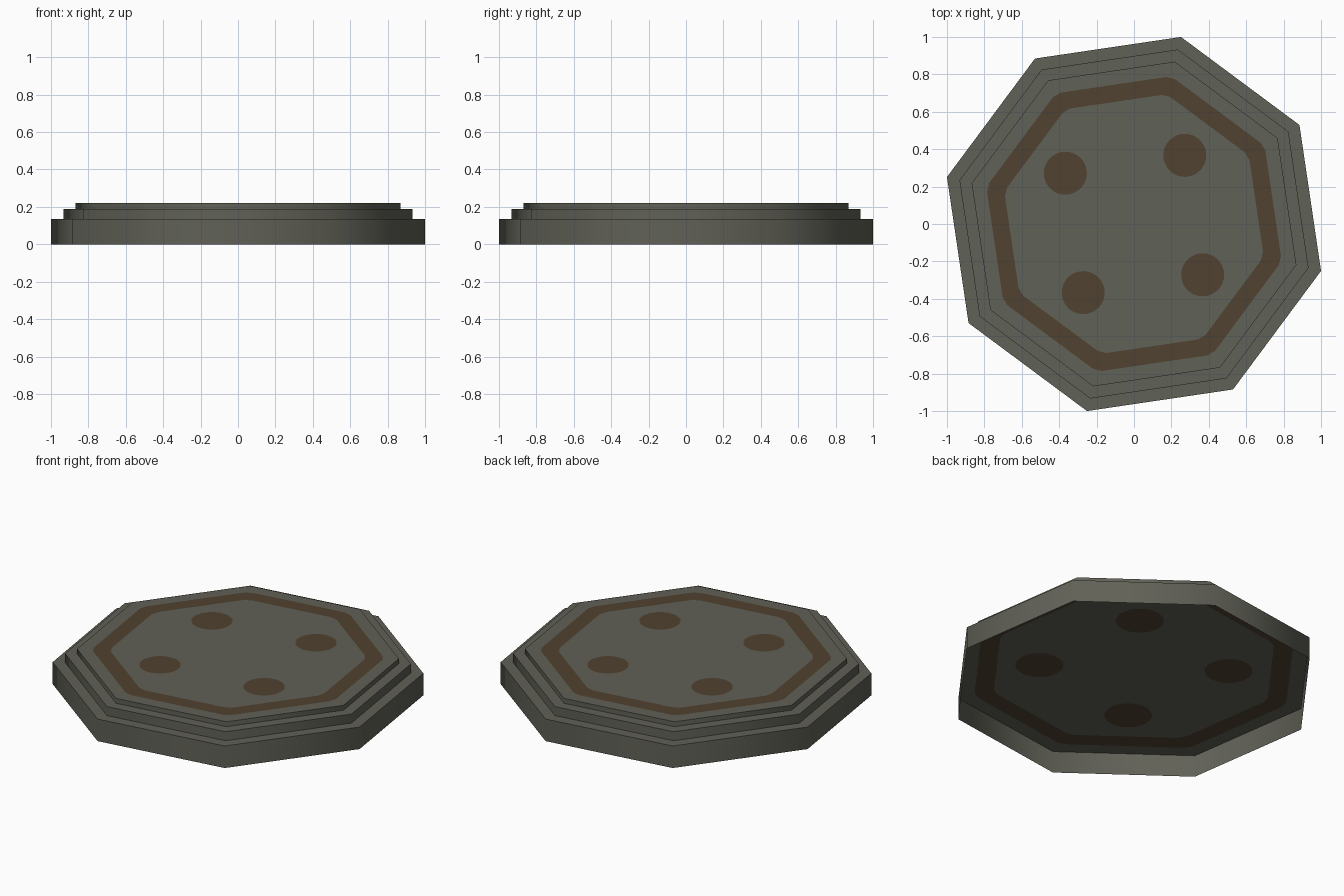
import bpy, bmesh, math

if "Cube" in bpy.data.objects:
    bpy.data.objects.remove(bpy.data.objects["Cube"])

TURN = math.radians(30.9)      # rotation of the octagon
R = 1.031                      # corner radius of the lowest tier
SHRINK = 0.868                 # top plate compared with the lower plate


def material(name, rgb):
    m = bpy.data.materials.new(name)
    m.diffuse_color = (*rgb, 1)
    m.use_nodes = True
    m.node_tree.nodes["Principled BSDF"].inputs["Base Color"].default_value = m.diffuse_color
    return m


stone = material("grey_stone", (0.118, 0.119, 0.095))
brown = material("brown_paint", (0.080, 0.054, 0.029))


def octagon(r, cut=0.0):
    """Octagon corners; with cut, each corner is trimmed to two points."""
    c = [(r * math.cos(TURN + i * math.pi / 4), r * math.sin(TURN + i * math.pi / 4))
         for i in range(8)]
    if not cut:
        return c
    pts = []
    t = cut / (2 * r * math.sin(math.pi / 8))
    for i in range(8):
        for o in (c[i - 1], c[(i + 1) % 8]):
            pts.append((c[i][0] + (o[0] - c[i][0]) * t, c[i][1] + (o[1] - c[i][1]) * t))
    return pts


def circle(r, cx, cy, n=32):
    return [(cx + r * math.cos(2 * math.pi * i / n), cy + r * math.sin(2 * math.pi * i / n))
            for i in range(n)]


def edge_loop(bm, pts, z):
    v = [bm.verts.new((x, y, z)) for x, y in pts]
    return v, [bm.edges.new((v[i], v[(i + 1) % len(v)])) for i in range(len(v))]


def fill(bm, edges, mat):
    """Fill a flat region (with holes), facing up."""
    for f in bmesh.ops.triangle_fill(bm, edges=edges, use_beauty=True)["geom"]:
        if isinstance(f, bmesh.types.BMFace):
            f.material_index = mat
            f.normal_update()
            if f.normal.z < 0:
                f.normal_flip()


def finish(bm, name):
    me = bpy.data.meshes.new(name)
    bm.to_mesh(me)
    bm.free()
    me.materials.append(stone)
    me.materials.append(brown)
    obj = bpy.data.objects.new(name, me)
    bpy.context.collection.objects.link(obj)


def painted_plate(name, s, z):
    """Octagonal plate with a painted band and four painted discs."""
    bm = bmesh.new()
    _, rim = edge_loop(bm, octagon(R * s), z)
    _, outer = edge_loop(bm, octagon(0.938 * s, 0.03 * s), z)
    _, inner = edge_loop(bm, octagon(0.824 * s, 0.03 * s), z)
    holes = []
    for k in range(4):
        a = math.radians(53.5 + 90 * k)
        v, e = edge_loop(bm, circle(0.1325 * s, 0.526 * s * math.cos(a),
                                    0.526 * s * math.sin(a)), z)
        holes += e
        bm.faces.new(v).material_index = 1
    fill(bm, rim + outer, 0)
    fill(bm, outer + inner, 1)
    fill(bm, inner + holes, 0)
    finish(bm, name)


# stepped rim, open below: smooth walls with sharp step edges
bm = bmesh.new()
prev = None
for r, z in [(R, 0), (R, 0.135), (0.933 * R, 0.135), (0.933 * R, 0.19),
             (SHRINK * R, 0.19), (SHRINK * R, 0.22)]:
    ring, edges = edge_loop(bm, octagon(r), z)
    for e in edges:
        e.smooth = False
    if prev:
        for i in range(8):
            j = (i + 1) % 8
            bm.faces.new((prev[i], prev[j], ring[j], ring[i])).smooth = True
    prev = ring
finish(bm, "stepped_rim")

painted_plate("top_plate", SHRINK, 0.22)
painted_plate("lower_plate", 1.0, 0.134)
